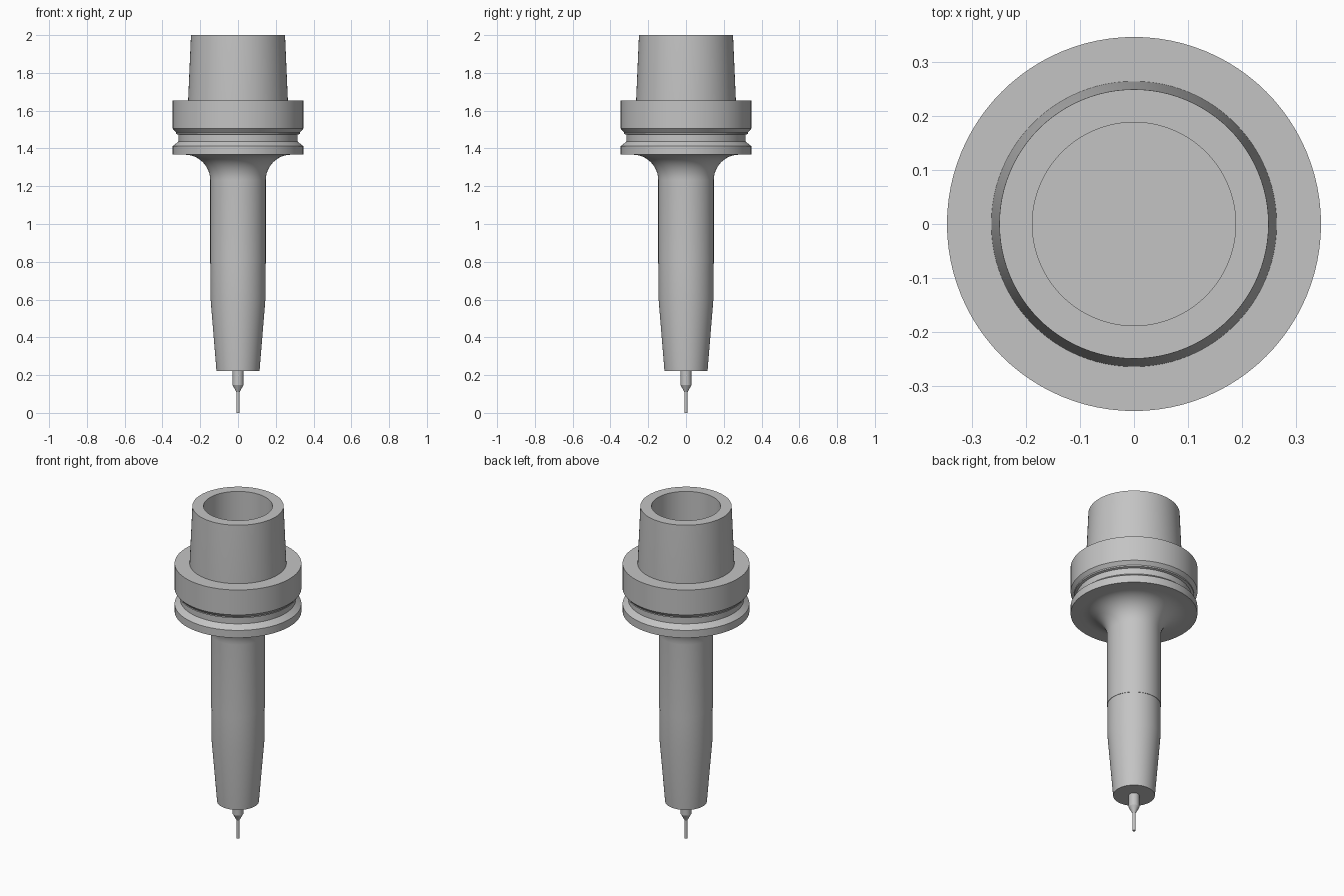
import bpy, bmesh, math

cube = bpy.data.objects.get("Cube")
if cube:
    bpy.data.objects.remove(cube, do_unlink=True)

SEGMENTS = 96

steel = bpy.data.materials.new("grey steel")
steel.use_nodes = True
GREY = (0.55, 0.55, 0.55, 1)
steel.diffuse_color = GREY
steel.node_tree.nodes["Principled BSDF"].inputs["Base Color"].default_value = GREY


def lathe(name, profile):
    """Revolve (radius, height) points about z; end points lie on the axis."""
    bm = bmesh.new()
    verts = [bm.verts.new((r, 0, z)) for r, z in profile]
    edges = [bm.edges.new(pair) for pair in zip(verts, verts[1:])]
    bmesh.ops.spin(bm, geom=verts + edges, axis=(0, 0, 1), cent=(0, 0, 0),
                   angle=math.tau, steps=SEGMENTS, use_duplicate=False)
    bmesh.ops.remove_doubles(bm, verts=bm.verts, dist=1e-5)
    bmesh.ops.recalc_face_normals(bm, faces=bm.faces)
    mesh = bpy.data.meshes.new(name)
    bm.to_mesh(mesh)
    bm.free()
    mesh.materials.append(steel)
    obj = bpy.data.objects.new(name, mesh)
    bpy.context.collection.objects.link(obj)
    bpy.ops.object.select_all(action="DESELECT")
    obj.select_set(True)
    bpy.context.view_layer.objects.active = obj
    bpy.ops.object.shade_smooth_by_angle(angle=math.radians(20))


# Hollow tapered shank, open at the top
lathe("taper_shank", [(0, 1.6), (0.188, 1.6), (0.188, 2), (0.249, 2),
                      (0.264, 1.655), (0.264, 1.58), (0, 1.58)])

# Grooved flange flowing through a round fillet into the neck
NECK, FILLET, UNDERSIDE = 0.147, 0.135, 1.367
fillet = []
for i in range(13):
    a = math.radians(90 * i / 12)
    fillet.append((NECK + FILLET * (1 - math.sin(a)),
                   UNDERSIDE - FILLET * (1 - math.cos(a))))
lathe("flange_and_neck", [(0, 1.655), (0.346, 1.655), (0.346, 1.505),
                          (0.328, 1.485), (0.328, 1.477), (0.315, 1.473),
                          (0.315, 1.437), (0.346, 1.412), (0.346, UNDERSIDE)]
      + fillet + [(NECK, 0.79), (0, 0.79)])

# Nose that narrows towards the cutter
lathe("tapered_nose", [(0, 0.79), (0.145, 0.79), (0.145, 0.6),
                       (0.114, 0.222), (0, 0.222)])

# Slim cutter with a stepped-down tip
lathe("cutter", [(0, 0.23), (0.029, 0.23), (0.029, 0.148),
                 (0.009, 0.11), (0.009, 0), (0, 0)])
